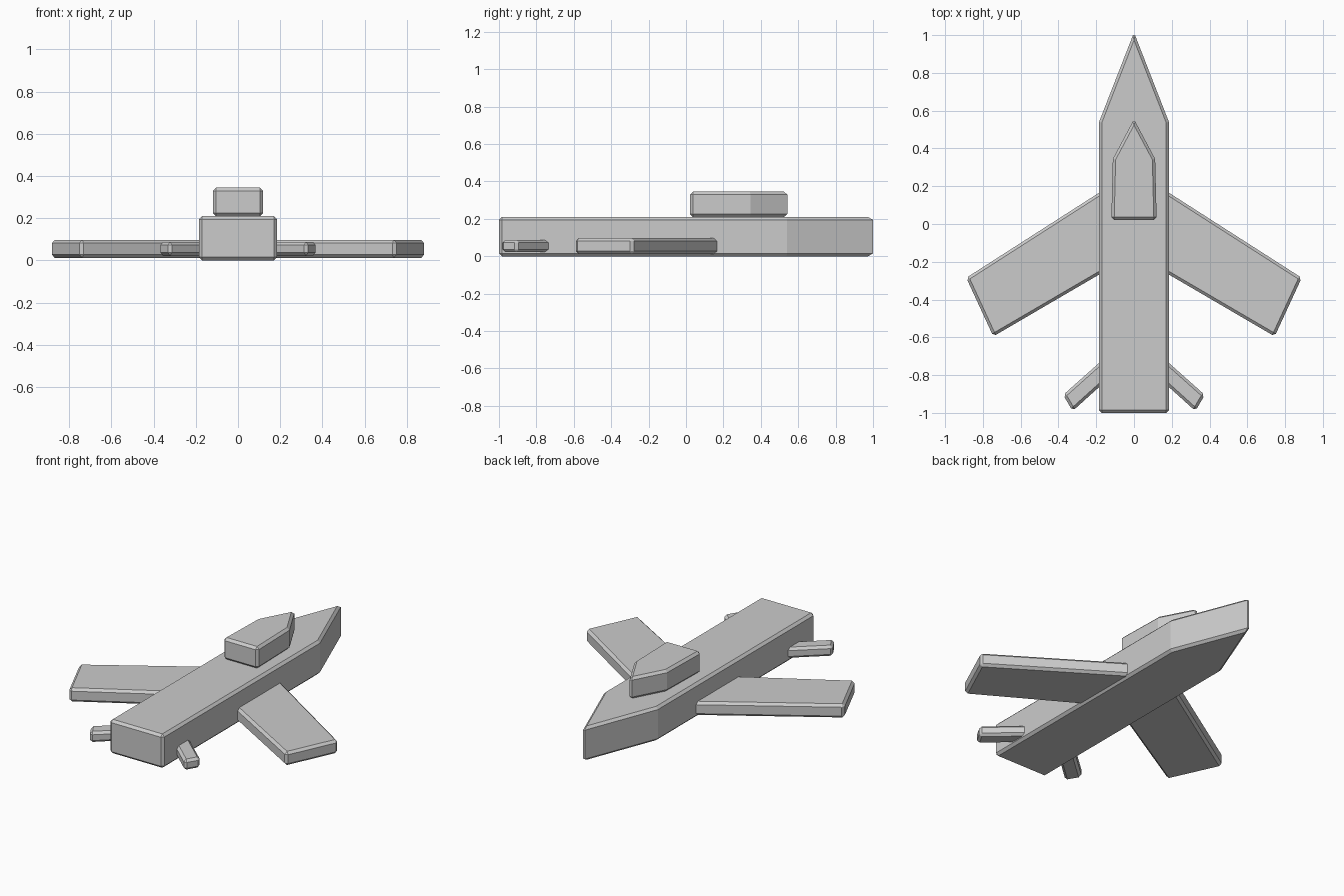
import bpy
import bmesh
from math import radians

if "Cube" in bpy.data.objects:
    bpy.data.objects.remove(bpy.data.objects["Cube"])


def slab(name, outline, z0, z1, bevel=0.015, mirror=False):
    """Extrude a counter-clockwise top-view outline, chamfer it, optionally mirror in x."""
    bm = bmesh.new()
    base = bm.faces.new([bm.verts.new((x, y, z0)) for x, y in outline])
    top = bmesh.ops.extrude_face_region(bm, geom=[base], use_keep_orig=True)["geom"]
    for v in top:
        if isinstance(v, bmesh.types.BMVert):
            v.co.z = z1
    bmesh.ops.recalc_face_normals(bm, faces=bm.faces[:])
    mesh = bpy.data.meshes.new(name)
    bm.to_mesh(mesh)
    bm.free()
    obj = bpy.data.objects.new(name, mesh)
    bpy.context.collection.objects.link(obj)
    mod = obj.modifiers.new("chamfer", "BEVEL")
    mod.width = bevel
    mod.segments = 1
    mod.limit_method = 'ANGLE'
    mod.angle_limit = radians(30)
    if mirror:
        obj.modifiers.new("mirror", "MIRROR").use_mirror_merge = False
    return obj


# Fuselage with pointed nose
slab("fuselage", [(-0.185, -1), (0.185, -1), (0.185, 0.54), (0, 1.014), (-0.185, 0.54)],
     0.0, 0.21)

# Cockpit on top of the fuselage
slab("cockpit", [(-0.12, 0.022), (0.12, 0.022), (0.112, 0.345), (0, 0.555), (-0.112, 0.345)],
     0.21, 0.345)

# Swept wings, roots buried in the fuselage
slab("wings", [(0.12, -0.23), (0.745, -0.595), (0.888, -0.285), (0.12, 0.207)],
     0.012, 0.097, mirror=True)

# Small swept tail fins
slab("tail_fins", [(0.12, -0.805), (0.325, -0.99), (0.375, -0.905), (0.12, -0.678)],
     0.022, 0.088, mirror=True)
